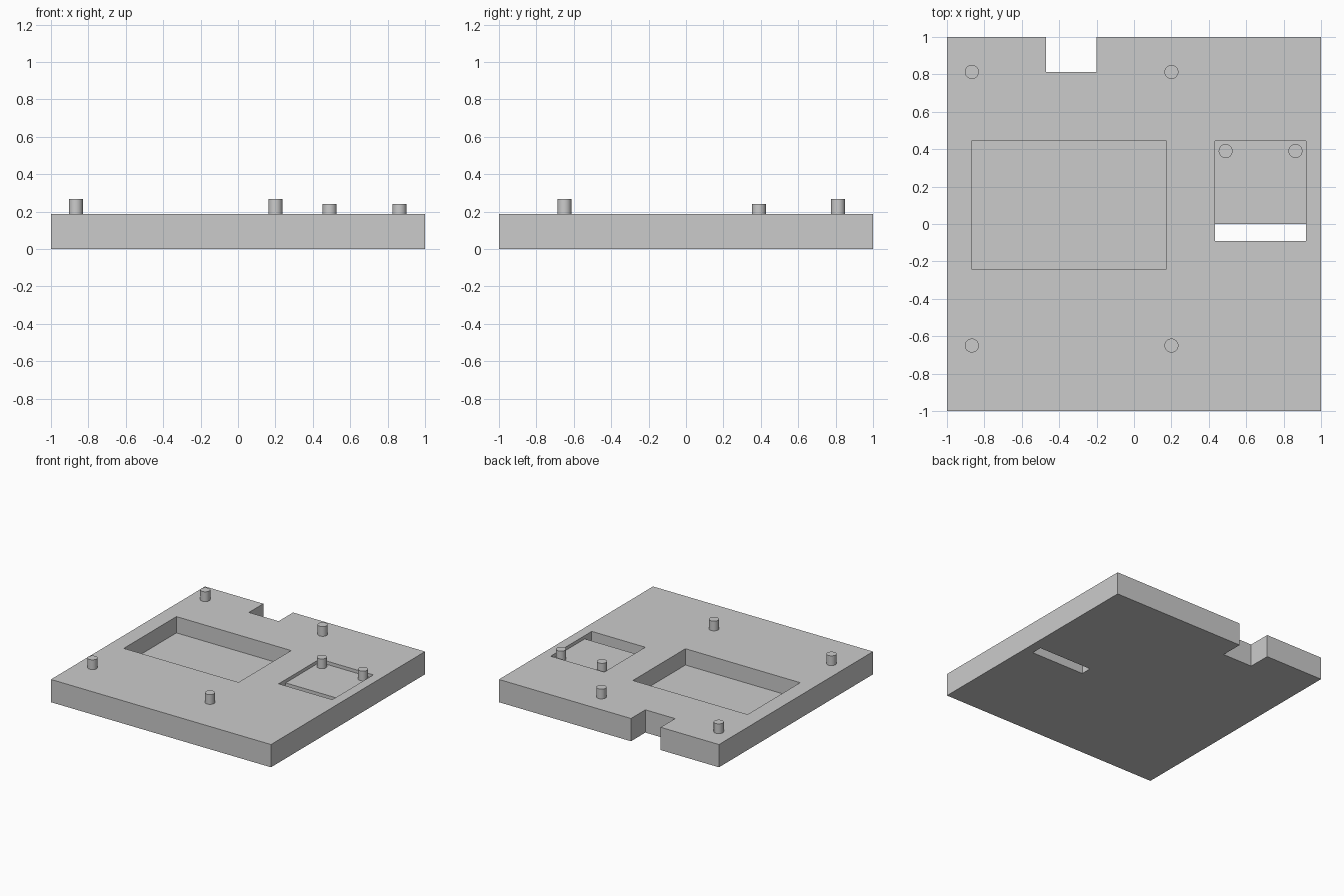
import bpy
from mathutils import Vector

if "Cube" in bpy.data.objects:
    bpy.data.objects.remove(bpy.data.objects["Cube"], do_unlink=True)

TOP = 0.187       # top of the plate
RECESS = 0.16     # floor of the small recess
PEG_RADIUS = 0.0373
PEG_HEIGHT = 0.08

grey = bpy.data.materials.new("light_grey")
grey.use_nodes = True
colour = (0.6, 0.6, 0.6, 1)
grey.diffuse_color = colour
grey.node_tree.nodes["Principled BSDF"].inputs["Base Color"].default_value = colour


def box(name, low, high):
    low, high = Vector(low), Vector(high)
    bpy.ops.mesh.primitive_cube_add(size=1, location=(low + high) / 2)
    obj = bpy.context.object
    obj.name = name
    obj.scale = high - low
    bpy.ops.object.transform_apply(location=True, rotation=False, scale=True)
    obj.data.materials.append(grey)
    return obj


def cut(target, low, high):
    cutter = box("cutter", low, high)
    cutter.hide_render = True
    mod = target.modifiers.new("cut", 'BOOLEAN')
    mod.operation = 'DIFFERENCE'
    mod.solver = 'EXACT'
    mod.object = cutter
    bpy.context.view_layer.objects.active = target
    bpy.ops.object.modifier_apply(modifier=mod.name)
    bpy.data.objects.remove(cutter, do_unlink=True)


def peg(name, x, y, base):
    # Sunk slightly so the peg joins its floor
    sink = 0.005
    depth = PEG_HEIGHT + sink
    bpy.ops.mesh.primitive_cylinder_add(
        vertices=32, radius=PEG_RADIUS, depth=depth,
        location=(x, y, base - sink + depth / 2))
    obj = bpy.context.object
    obj.name = name
    obj.data.materials.append(grey)
    bpy.ops.object.shade_smooth_by_angle()


# Plate with its pockets, slot and edge notch
plate = box("base_plate", (-1, -1, 0), (1, 1, TOP))
cut(plate, (-0.87, -0.24, 0.053), (0.173, 0.443, 0.3))    # large pocket
cut(plate, (0.433, -0.09, RECESS), (0.92, 0.443, 0.3))    # small recess
cut(plate, (0.433, -0.09, -0.1), (0.92, 0, 0.3))          # through slot
cut(plate, (-0.47, 0.813, -0.1), (-0.2, 1.1, 0.3))        # back notch

# Mounting pegs around the large pocket
for side, x in (("right", -0.867), ("left", 0.2)):
    for end, y in (("front", -0.65), ("back", 0.813)):
        peg(f"mounting_peg_{end}_{side}", x, y, TOP)

# Locating pegs in the small recess
for side, x in (("right", 0.49), ("left", 0.863)):
    peg(f"recess_peg_{side}", x, 0.39, RECESS)
